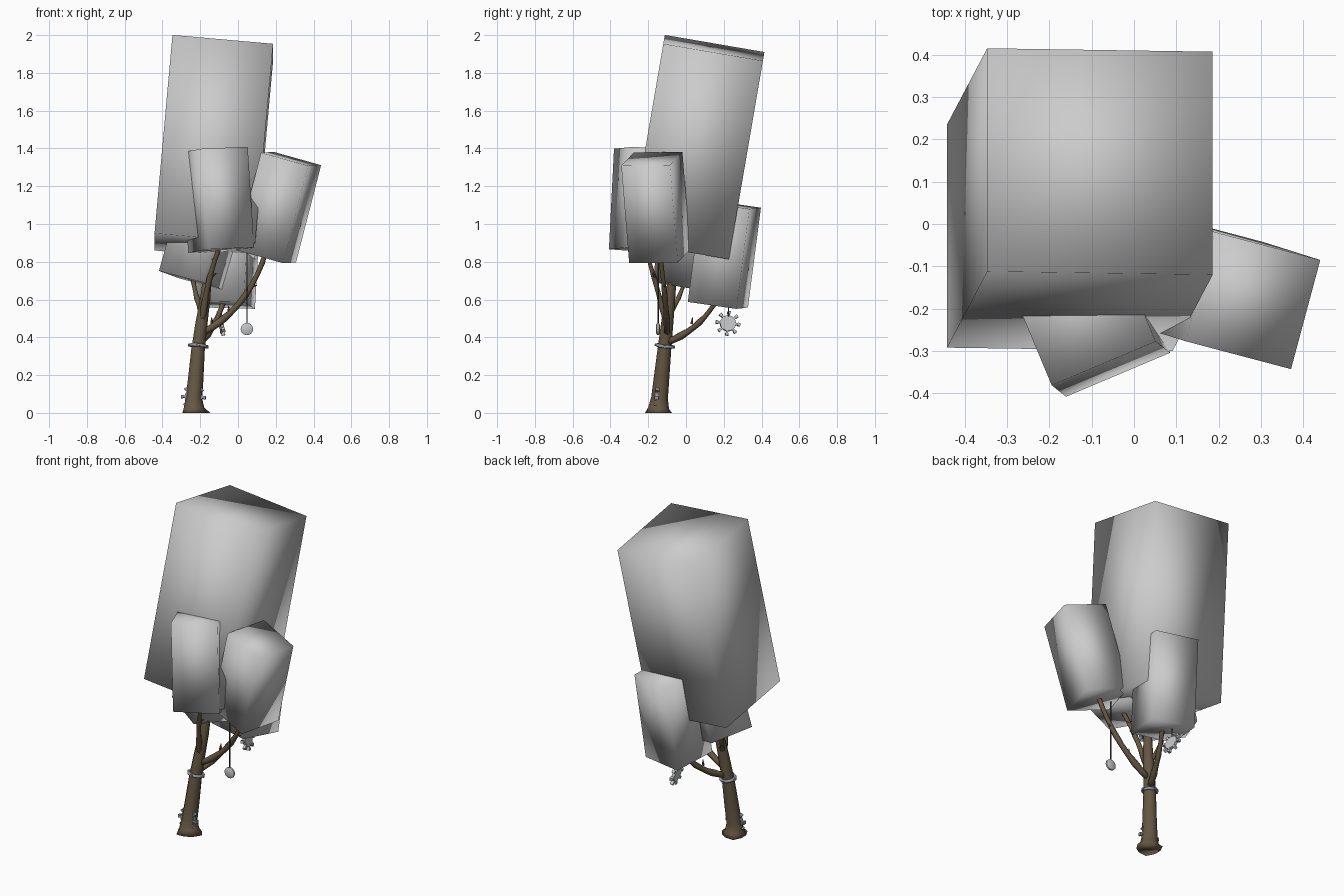
import bpy, bmesh, math
from mathutils import Vector, Matrix

if "Cube" in bpy.data.objects:
    bpy.data.objects.remove(bpy.data.objects["Cube"])


def material(name, r, g, b):
    m = bpy.data.materials.new(name)
    m.diffuse_color = (r, g, b, 1)
    m.use_nodes = True
    m.node_tree.nodes["Principled BSDF"].inputs["Base Color"].default_value = m.diffuse_color
    return m


LEAF = material("foliage grey", 0.6, 0.6, 0.6)
BARK = material("bark brown", 0.13, 0.095, 0.055)
METAL = material("blue grey metal", 0.3, 0.32, 0.38)
PALE = material("pale metal", 0.55, 0.56, 0.57)
ROPE = material("dark cord", 0.09, 0.07, 0.05)


def finish(name, bm, mat, angle=None):
    bmesh.ops.recalc_face_normals(bm, faces=bm.faces)
    me = bpy.data.meshes.new(name)
    bm.to_mesh(me)
    bm.free()
    me.materials.append(mat)
    ob = bpy.data.objects.new(name, me)
    bpy.context.collection.objects.link(ob)
    me.polygons.foreach_set("use_smooth", [True] * len(me.polygons))
    if angle:
        bpy.ops.object.select_all(action='DESELECT')
        ob.select_set(True)
        bpy.context.view_layer.objects.active = ob
        bpy.ops.object.shade_smooth_by_angle(angle=math.radians(angle))
    return ob


def foliage(name, centre, up, yaw, size):
    """Leaning block, twice as tall as wide, fully smooth shaded."""
    z = Vector(up).normalized()
    x = Vector((math.cos(math.radians(yaw)), math.sin(math.radians(yaw)), 0))
    x = (x - z * x.dot(z)).normalized()
    y = z.cross(x)
    rot = Matrix((x, y, z)).transposed().to_4x4()
    bm = bmesh.new()
    bmesh.ops.create_cube(bm, size=1, matrix=Matrix.Translation(centre) @ rot
                          @ Matrix.Diagonal((size, size, size * 2, 1)))
    finish(name, bm, LEAF)


def tube(name, points, radii, sides, mat, angle=None, flare=0):
    """Skin rings of the given radii along a path; flare makes root lobes on the first ring."""
    bm = bmesh.new()
    pts = [Vector(p) for p in points]
    rings = []
    for i, p in enumerate(pts):
        d = pts[min(i + 1, len(pts) - 1)] - pts[max(i - 1, 0)]
        q = Vector((0, 0, 1)).rotation_difference(d)
        ring = []
        for k in range(sides):
            a = math.tau * k / sides
            r = radii[i] * (1 + (flare * math.cos(3 * a) if i == 0 else 0))
            off = Vector((r * math.cos(a), r * math.sin(a), 0))
            ring.append(bm.verts.new(p + (off if flare and i == 0 else q @ off)))
        rings.append(ring)
    for a, b in zip(rings, rings[1:]):
        for k in range(sides):
            n = (k + 1) % sides
            bm.faces.new((a[k], a[n], b[n], b[k]))
    bm.faces.new(rings[0])
    bm.faces.new(rings[-1])
    return finish(name, bm, mat, angle)


def branch(name, ctrl, r0, r1, steps=9):
    """Bent, slightly knobbly limb along a quadratic curve."""
    a, b, c = (Vector(p) for p in ctrl)
    ts = [i / steps for i in range(steps + 1)]
    pts = [a * (1 - t) ** 2 + b * 2 * t * (1 - t) + c * t * t for t in ts]
    radii = [(r0 + (r1 - r0) * t) * (1.2 if i % 3 == 2 else 1) for i, t in enumerate(ts)]
    tube(name, pts, radii, 6, BARK)


def gear(name, centre, axis, r_body, r_tip, thick, mat, teeth=8, hole=0.0):
    """Disc with stalked teeth that widen at the tips."""
    bm = bmesh.new()
    prof = []
    step = math.tau / teeth
    rm = r_body + (r_tip - r_body) * 0.45
    for k in range(teeth):
        a = k * step
        for r, f in ((r_body, -.5), (r_body, -.14), (rm, -.13), (rm, -.2), (r_tip, -.17),
                     (r_tip, .17), (rm, .2), (rm, .13), (r_body, .14)):
            prof.append(bm.verts.new((r * math.cos(a + f * step), r * math.sin(a + f * step),
                                      -thick / 2)))
    face = bm.faces.new(prof)
    ext = bmesh.ops.extrude_face_region(bm, geom=[face])
    bmesh.ops.translate(bm, vec=(0, 0, thick),
                        verts=[v for v in ext["geom"] if isinstance(v, bmesh.types.BMVert)])
    q = Vector((0, 0, 1)).rotation_difference(Vector(axis)).to_matrix().to_4x4()
    bm.transform(Matrix.Translation(centre) @ q)
    finish(name, bm, mat, 30)


# Foliage blocks
foliage("crown_foliage", (-.128, .0575, 1.407), (.095, .18, 1.05), 0, .535)
foliage("front_foliage", (-.106, -.22, 1.128), (-.034, .027, .535), 22.7, .267)
foliage("right_foliage", (.2145, -.16, 1.087), (.133, -.042, .515), -15, .267)
foliage("back_foliage", (-.055, .203, .837), (.03, .068, .525), -13, .267)
foliage("left_foliage", (-.175, .02, .958), (.14, .02, .5), -25, .267)

# Trunk with flared root
tube("trunk",
     [(-.23, -.145, 0), (-.235, -.145, .025), (-.235, -.14, .08), (-.225, -.13, .18),
      (-.213, -.115, .33), (-.195, -.1, .47), (-.175, -.085, .6), (-.162, -.072, .72),
      (-.165, -.04, .9)],
     [.074, .056, .045, .042, .037, .033, .028, .023, .016], 9, BARK, flare=.12)

# Branches, one to each lower block
branch("right_branch", [(-.195, -.1, .42), (.06, -.1, .55), (.15, -.14, .86)], .019, .011)
branch("back_branch", [(-.2, -.1, .375), (-.12, .08, .44), (-.07, .169, .61)], .02, .011)
branch("front_branch", [(-.19, -.105, .47), (-.17, -.16, .7), (-.089, -.225, .9)], .017, .01)
branch("left_branch", [(-.185, -.09, .53), (-.215, -.05, .56), (-.245, .01, .74)], .015, .01)

# Twig stubs
for i, (p, d) in enumerate([((-.05, -.105, .53), (.0, .0, .035)), ((.07, -.115, .67), (.03, 0, .005)),
                            ((-.14, -.165, .72), (.025, -.01, .02)), ((-.14, .03, .47), (0, .005, .035)),
                            ((-.115, -.19, .8), (-.025, 0, .015))]):
    a = Vector(p)
    tube(f"twig_{i}", [a, a + Vector(d)], [.008, .003], 5, BARK)

# Metal collar round the trunk, with bolts
centre, tilt = Vector((-.21, -.112, .355)), Vector((.1, .12, 1))
q = Vector((0, 0, 1)).rotation_difference(tilt)
bpy.ops.mesh.primitive_torus_add(major_radius=.041, minor_radius=.009, major_segments=20,
                                 minor_segments=8, location=centre, rotation=q.to_euler())
collar = bpy.context.object
collar.name = "trunk_collar"
collar.data.materials.append(METAL)
bpy.ops.object.shade_smooth()
for k in range(4):
    d = q @ Vector((math.cos(k * math.pi / 2), math.sin(k * math.pi / 2), 0))
    tube(f"collar_bolt_{k}", [centre + d * .038, centre + d * .054], [.01, .008], 6, METAL, 30)

# Gear set through the trunk foot
gear("foot_gear", (-.236, -.152, .083), (.05, 1, -.08), .046, .066, .022, METAL)

# Hanging gear under the back block
gear("hanging_gear", (-.09, .222, .474), (1, .12, .2), .042, .066, .018, PALE)
tube("gear_cord", [(-.09, .225, .51), (-.09, .225, .6)], [.004, .004], 5, ROPE)

# Hanging disc under the right block
tube("hanging_disc", [(.047, -.158, .444), (.047, -.153, .444), (.047, -.143, .444),
                      (.047, -.138, .444)], [.024, .033, .033, .024], 14, PALE, 30)
tube("disc_cord", [(.047, -.148, .47), (.047, -.148, .88)], [.004, .004], 5, ROPE)
